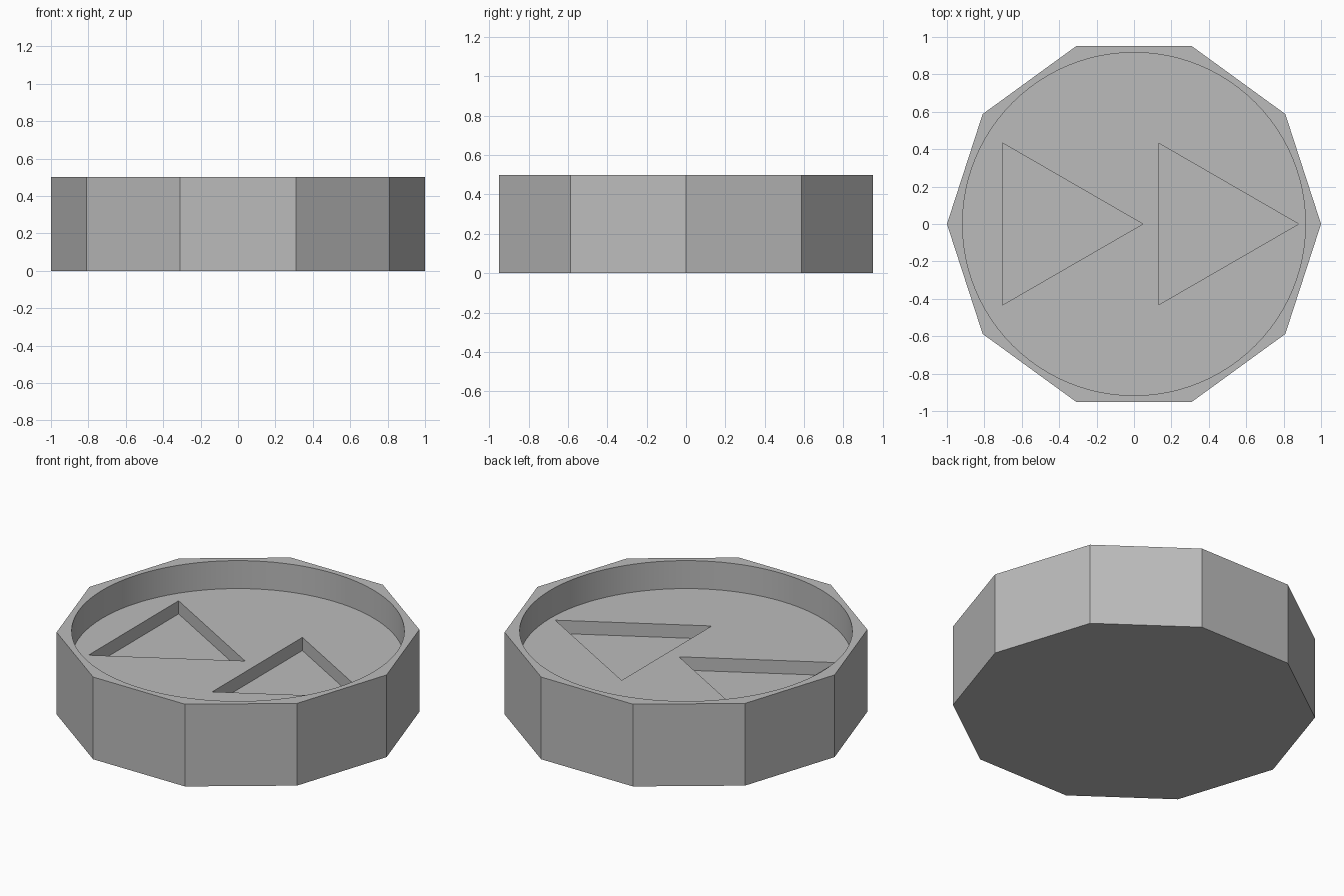
import bpy
import bmesh
from math import cos, sin, tau, radians

cube = bpy.data.objects.get("Cube")
if cube:
    bpy.data.objects.remove(cube, do_unlink=True)

grey = bpy.data.materials.new("plain grey")
grey.use_nodes = True
colour = (0.5, 0.5, 0.5, 1)
grey.diffuse_color = colour
grey.node_tree.nodes["Principled BSDF"].inputs["Base Color"].default_value = colour


def prism(name, sides, radius, x, bottom, top):
    """Upright prism with one corner pointing to +x."""
    bm = bmesh.new()
    ring = [bm.verts.new((x + radius * cos(tau * i / sides),
                          radius * sin(tau * i / sides), bottom))
            for i in range(sides)]
    base = bm.faces.new(ring)
    lid = bmesh.ops.extrude_face_region(bm, geom=[base])["geom"]
    bmesh.ops.translate(bm, vec=(0, 0, top - bottom),
                        verts=[v for v in lid if isinstance(v, bmesh.types.BMVert)])
    bmesh.ops.recalc_face_normals(bm, faces=bm.faces)
    mesh = bpy.data.meshes.new(name)
    bm.to_mesh(mesh)
    bm.free()
    mesh.materials.append(grey)
    obj = bpy.data.objects.new(name, mesh)
    bpy.context.collection.objects.link(obj)
    return obj


def carve(target, cutter):
    """Subtract the cutter, then discard it."""
    cutter.hide_render = True
    mod = target.modifiers.new("carve", 'BOOLEAN')
    mod.operation = 'DIFFERENCE'
    mod.solver = 'EXACT'
    mod.object = cutter
    bpy.context.view_layer.objects.active = target
    bpy.ops.object.modifier_apply(modifier=mod.name)
    bpy.data.objects.remove(cutter, do_unlink=True)


# Ten-sided block
height, floor, pocket = 0.5, 0.33, 0.25
body = prism("ten_sided_body", 10, 1.0, 0, 0, height)

# Round recess in the top
carve(body, prism("recess_cutter", 96, 0.917, 0, floor, height + 0.2))

# Two triangular pockets in the recess floor, both pointing to +x
for centre in (-0.453, 0.38):
    carve(body, prism("arrow_cutter", 3, 0.5, centre, pocket, height + 0.2))

# Smooth the round wall, keep every real edge sharp
bpy.ops.object.select_all(action='DESELECT')
body.select_set(True)
bpy.context.view_layer.objects.active = body
bpy.ops.object.shade_smooth_by_angle(angle=radians(20))
